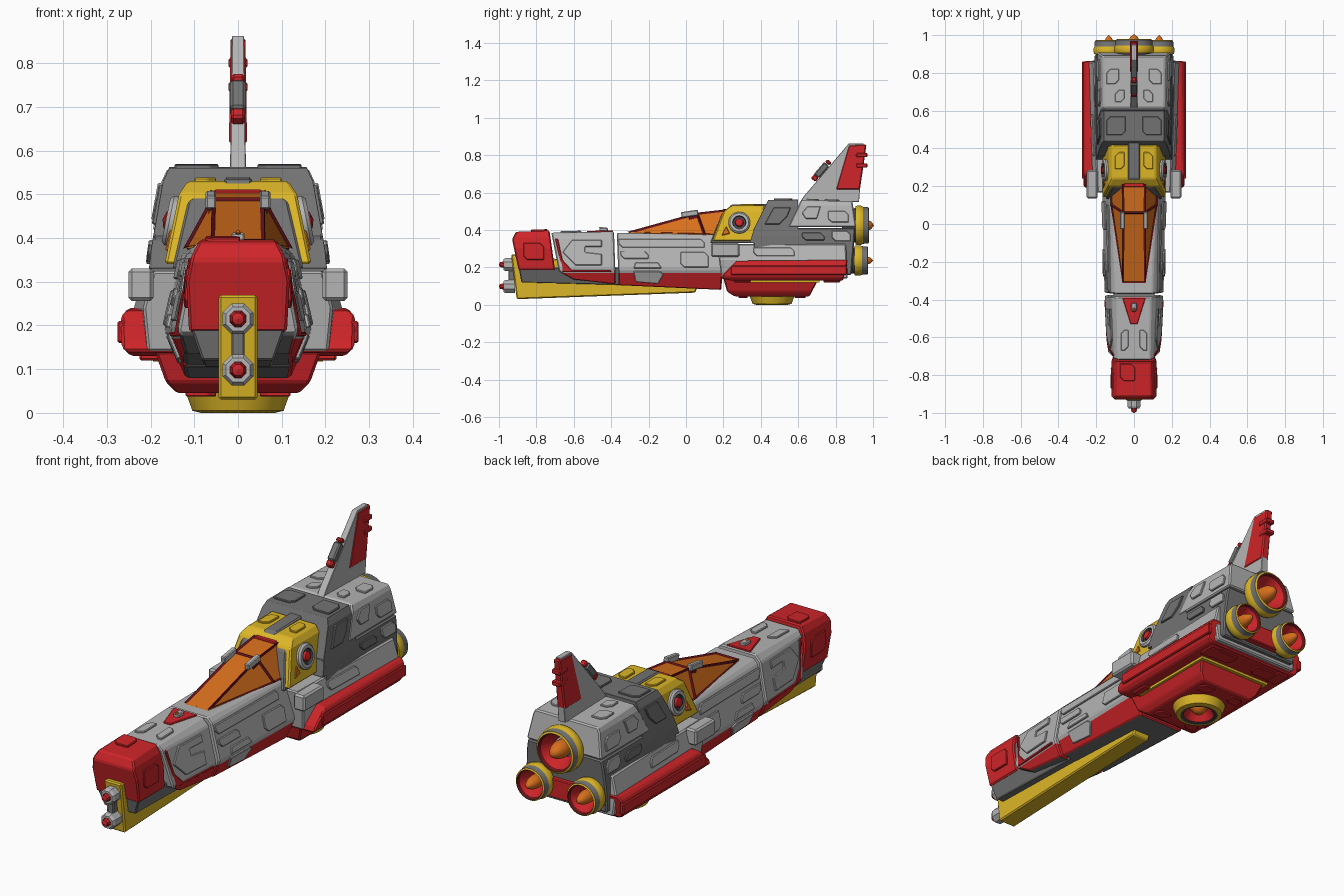
import bpy, bmesh, math
from mathutils import Vector, Matrix
from mathutils.bvhtree import BVHTree

if "Cube" in bpy.data.objects:
    bpy.data.objects.remove(bpy.data.objects["Cube"])

def mat(name, rgb):
    m = bpy.data.materials.new(name)
    m.diffuse_color = (*rgb, 1)
    m.use_nodes = True
    m.node_tree.nodes["Principled BSDF"].inputs["Base Color"].default_value = m.diffuse_color
    return m

LIGHT = mat("light grey", (.46, .46, .46))
DARK = mat("dark grey", (.17, .17, .17))
COAL = mat("charcoal", (.06, .06, .06))
RED = mat("red", (.62, .018, .022))
MAROON = mat("maroon", (.13, .006, .01))
YELLOW = mat("yellow", (.72, .47, .02))
ORANGE = mat("orange", (.68, .16, .012))
solid_v, solid_f = [], []          # hull surfaces that plates are projected on

def finish(name, bm, mats, mirror=False, bevel=0.0, smooth=False):
    bmesh.ops.recalc_face_normals(bm, faces=bm.faces)
    me = bpy.data.meshes.new(name)
    bm.to_mesh(me)
    bm.free()
    for m in mats:
        me.materials.append(m)
    ob = bpy.data.objects.new(name, me)
    bpy.context.collection.objects.link(ob)
    if mirror:
        ob.modifiers.new("mirror", 'MIRROR').use_mirror_merge = False
    if bevel:
        b = ob.modifiers.new("bevel", 'BEVEL')
        b.width, b.segments, b.limit_method, b.angle_limit = bevel, 1, 'ANGLE', math.radians(25)
    if smooth:
        me.polygons.foreach_set("use_smooth", [True] * len(me.polygons))
        me.set_sharp_from_angle(angle=math.radians(35))
    return ob

def interp(table, t):
    if t <= table[0][0]:
        return table[0][1]
    for (a, u), (b, v) in zip(table, table[1:]):
        if t <= b:
            return u + (v - u) * (t - a) / (b - a)
    return table[-1][1]

def slab(name, prof, widths, mats, taper=((0, 1),), rule=None, bevel=.006, cuts=()):
    """Side profile (y, z) given a half width that depends on height and on y."""
    bm = bmesh.new()
    a, b = [[bm.verts.new((s, y, z)) for y, z in prof] for s in (-1, 1)]
    bm.faces.new(a)
    bm.faces.new(b)
    for i in range(len(prof)):
        j = (i + 1) % len(prof)
        bm.faces.new((a[i], a[j], b[j], b[i]))
    for z in [w[0] for w in widths] + list(cuts):
        bmesh.ops.bisect_plane(bm, geom=bm.verts[:] + bm.edges[:] + bm.faces[:], dist=1e-5,
                               plane_co=(0, 0, z), plane_no=(0, 0, 1))
    for v in bm.verts:
        v.co.x *= interp(widths, v.co.z) * interp(taper, v.co.y)
    bmesh.ops.recalc_face_normals(bm, faces=bm.faces)
    if rule:
        for f in bm.faces:
            f.material_index = rule(f.calc_center_median(), f.normal)
    n = len(solid_v)
    bm.verts.index_update()
    solid_v.extend(v.co.copy() for v in bm.verts)
    solid_f.extend([n + v.index for v in f.verts] for f in bm.faces)
    return finish(name, bm, mats, bevel=bevel)

def box(name, c, size, m, mirror=False, rx=0, bevel=.004):
    bm = bmesh.new()
    M = Matrix.Translation(c) @ Matrix.Rotation(rx, 4, 'X') @ Matrix.Diagonal((*size, 1))
    bmesh.ops.create_cube(bm, size=1, matrix=M)
    return finish(name, bm, [m], mirror, bevel)

def lathe(name, prof, cols, c, d, mirror=False, steps=28):
    """Revolve (radius, height) about direction d, one colour per profile segment."""
    bm = bmesh.new()
    M = Matrix.Translation(c) @ Vector(d).to_track_quat('Z', 'Y').to_matrix().to_4x4()
    mats = list(dict.fromkeys(cols))
    rings = []
    for r, h in prof:
        ang = [2 * math.pi * (i + .5) / steps for i in range(steps)]
        rings.append([bm.verts.new(M @ Vector((r * math.cos(t), r * math.sin(t), h))) for t in ang])
    for k, m in enumerate(cols):
        for i in range(steps):
            j = (i + 1) % steps
            f = bm.faces.new((rings[k][i], rings[k][j], rings[k + 1][j], rings[k + 1][i]))
            f.material_index = mats.index(m)
    bmesh.ops.remove_doubles(bm, verts=bm.verts, dist=1e-5)
    return finish(name, bm, mats, mirror, smooth=steps > 8)

# ---- nose and front fuselage
HULL = [(.08, .115), (.19, .162), (.36, .125), (.40, .085)]
slab("nose", [(-.93, .35), (-.91, .39), (-.73, .397), (-.70, .185), (-.895, .185)],
     [(.185, .112), (.3, .118), (.36, .106), (.40, .085)], [RED])
slab("nose_underside", [(-.895, .2), (-.88, .12), (.1, .095), (.1, .2)], [(.1, .075), (.2, .11)], [DARK])
stripe = lambda c, n: 2 if n.z < -.8 else (1 if c.z < .17 else 0)
slab("front_fuselage", [(-.72, .385), (-.385, .392), (-.375, .11), (-.60, .135), (-.68, .18)], HULL,
     [LIGHT, RED, DARK], [(-.7, .84), (-.38, .96)], stripe, cuts=[.17])
slab("cockpit_fuselage", [(-.37, .385), (.2, .375), (.19, .08), (-.36, .105)], HULL,
     [LIGHT, RED, DARK], [(-.38, .97), (.18, 1.04)], stripe, cuts=[.17])
slab("keel", [(-.935, .27), (-.905, .03), (.05, .065), (.07, .12), (-.85, .27)], [(.03, .045), (.3, .045)], [YELLOW])

# ---- nose guns
for z in (.215, .098):
    lathe("nose_gun", [(0, -.02), (.038, -.02), (.038, .03), (.03, .042), (.02, .042), (.02, .03), (.014, .06), (0, .065)],
          [LIGHT, LIGHT, LIGHT, LIGHT, COAL, RED, RED], (0, -.935, z), (0, -1, 0), steps=8)
box("gun_link", (0, -.93, .155), (.03, .04, .1), DARK)

# ---- canopy glass and its frame
bm = bmesh.new()
half = [(.06, -.31, .384), (.057, .06, .487), (.06, .21, .505), (.118, .1, .375), (.122, .21, .37)]
R, L = [[bm.verts.new((s * x, y, z)) for x, y, z in half] for s in (1, -1)]
for s in (R, L):
    bm.faces.new((s[0], s[3], s[1]))
    bm.faces.new((s[1], s[3], s[4], s[2]))
for i in (0, 1):
    bm.faces.new((R[i], R[i + 1], L[i + 1], L[i]))
bm.faces.new((R[2], R[4], L[4], L[2]))
frame_bm = bm.copy()
finish("canopy_glass", bm, [ORANGE])
frame = finish("canopy_frame", frame_bm, [MAROON]).modifiers.new("wire", 'WIREFRAME')
frame.thickness, frame.offset = .014, 0
box("canopy_hood", (0, .215, .502), (.11, .04, .018), RED)
box("canopy_pod", (.062, .02, .487), (.024, .09, .03), LIGHT, True, .15)
box("canopy_pod_strut", (.062, .04, .465), (.012, .05, .04), MAROON, True)

# ---- collar behind canopy
slab("yellow_collar", [(.14, .34), (.2, .5), (.24, .53), (.42, .53), (.40, .34)],
     [(.34, .168), (.5, .135), (.53, .115)], [YELLOW])
slab("collar_core", [(.13, .33), (.19, .485), (.22, .51), (.42, .51), (.42, .33)],
     [(.33, .15), (.48, .115), (.51, .09)], [DARK])
slab("collar_ridge", [(.215, .50), (.24, .535), (.46, .54), (.46, .5)], [(.5, .032)], [DARK])
lathe("side_vent", [(.058, -.03), (.058, .008), (.05, .016), (.036, .016), (.034, .004), (.022, .004), (.02, .018), (0, .024)],
      [LIGHT, LIGHT, LIGHT, COAL, COAL, RED, RED], (.149, .285, .438), (1, 0, .2), True)

# ---- rear body
REAR = [(.28, .208), (.37, .2), (.53, .172), (.56, .158)]
slab("dark_shoulder", [(.34, .33), (.365, .41), (.44, .56), (.60, .562), (.60, .33)], REAR, [DARK])
slab("rear_lower_body", [(.36, .16), (.36, .41), (.905, .41), (.885, .16)], REAR, [DARK])
slab("rear_upper_body", [(.545, .415), (.615, .56), (.89, .553), (.91, .415)], REAR, [LIGHT], [(.5, 1.015)])
slab("side_body", [(.165, .325), (.855, .325), (.865, .14), (.19, .14)],
     [(.14, .225), (.24, .238), (.325, .215)], [LIGHT], [(.16, .9), (.3, 1)])
slab("red_skirt", [(.19, .14), (.2, .165), (.27, .235), (.865, .24), (.84, .13), (.24, .13)],
     [(.13, .245), (.15, .266), (.22, .268), (.24, .25)], [RED])
box("shoulder_pod", (.222, .21, .293), (.058, .15, .075), LIGHT, True, bevel=.008)
box("skirt_rib", (.266, .55, .185), (.02, .62, .05), RED, True)
for y in (.3, .78):
    box("skirt_foot", (.195, y, .13), (.06, .09, .02), RED, True)

# ---- belly with lifting thruster
slab("belly", [(.2, .14), (.22, .07), (.26, .045), (.66, .045), (.71, .14)], [(.045, .14), (.07, .165), (.14, .19)], [RED])
slab("belly_trim", [(.27, .14), (.27, .118), (.715, .118), (.715, .14)], [(.118, .194)], [YELLOW], bevel=0)
lathe("belly_thruster", [(.125, -.02), (.105, .035), (.085, .04), (.07, .035), (.045, -.004), (.034, .012), (.02, .028), (0, .033)],
      [YELLOW, YELLOW, COAL, RED, ORANGE, ORANGE, ORANGE], (0, .46, .04), (0, 0, -1))

# ---- three main engines
def engine(name, c, r, mirror):
    prof = [(.88, -.07), (.92, 0), (1.02, 0), (1.06, .012), (1.06, .03), (1, .04), (.97, .07), (.88, .074),
            (.8, .06), (.36, -.02), (.4, .03), (.34, .06), (.2, .085), (0, .1)]
    cols = [COAL, YELLOW, YELLOW, YELLOW, YELLOW, DARK, YELLOW, MAROON, RED] + [ORANGE] * 4
    lathe(name, [(a * r, h) for a, h in prof], cols, c, (0, 1, 0), mirror)
engine("top_engine", (0, .905, .425), .1, False)
engine("lower_engine", (.133, .9, .237), .077, True)
box("engine_link", (0, .885, .22), (.2, .06, .09), RED)

# ---- tail fin and its gun
slab("fin", [(.61, .55), (.63, .58), (.87, .862), (.95, .862), (.925, .55)], [(.5, .019), (.86, .014)], [LIGHT])
slab("fin_rudder", [(.80, .615), (.87, .855), (.965, .858), (.93, .615)], [(.6, .021), (.86, .017)], [RED])
for z in (.8, .745):
    box("fin_nub", (0, .94, z), (.044, .06, .022), RED)
for k, (t, l, w, m) in enumerate([(0, .085, .036, DARK), (-.055, .03, .032, RED), (.055, .02, .03, RED)]):
    box(("fin_gun", "fin_gun_muzzle", "fin_gun_cap")[k], (0, .725 + .65 * t, .72 + .76 * t), (w, w, l), m, rx=-.71, bevel=.006)
box("fin_gun_mount", (0, .745, .70), (.02, .04, .04), COAL, rx=-.71)

# ---- raised hull plates, projected from side, top or below
tree = BVHTree.FromPolygons(solid_v, solid_f)
def plate(name, view, pts, m, h=.008, mirror=True):
    d = {'side': Vector((-1, 0, 0)), 'top': Vector((0, 0, -1)), 'below': Vector((0, 0, 1))}[view]
    hits = [tree.ray_cast((Vector((0, a, b)) if view == 'side' else Vector((a, b, 0))) - d * 3, d) for a, b in pts]
    n = sum(((q[1] if q[1].dot(d) < 0 else -q[1]) for q in hits), Vector()).normalized()
    bm = bmesh.new()
    lo, hi = [[bm.verts.new(q[0] + n * o) for q in hits] for o in (-.008, h)]
    bm.faces.new(lo)
    bm.faces.new(hi)
    for i in range(len(pts)):
        j = (i + 1) % len(pts)
        bm.faces.new((lo[i], lo[j], hi[j], hi[i]))
    finish(name, bm, [m], mirror, .003)

S, T, B = 'side', 'top', 'below'
rect = lambda a, b, c, d, k=.02: [(a + k, b), (c, b), (c, d - k), (c - k, d), (a, d), (a, b + k)]
plate("front_red_flash", S, [(-.70, .355), (-.685, .355), (-.66, .24), (-.61, .185), (-.40, .185), (-.40, .175), (-.66, .175)], RED, .006)
plate("front_hook_plate", S, [(-.66, .28), (-.61, .345), (-.45, .345), (-.45, .31), (-.54, .31), (-.54, .28),
                              (-.45, .27), (-.45, .21), (-.59, .21)], LIGHT)
plate("cockpit_plate", S, rect(-.36, .305, .10, .35), LIGHT)
plate("cockpit_plate", S, rect(-.35, .245, -.2, .285), LIGHT)
plate("cockpit_plate", S, rect(-.03, .2, .12, .28), LIGHT)
plate("stripe_plate", S, [(-.28, .18), (-.14, .18), (-.12, .165), (-.15, .115), (-.27, .125)], LIGHT)
plate("cockpit_plate", S, [(-.27, .225), (-.15, .225), (-.13, .195), (-.28, .195)], LIGHT)
plate("nose_side_plate", S, rect(-.87, .24, -.76, .33), RED)
plate("collar_plate", S, [(.19, .37), (.215, .42), (.235, .38)], ORANGE, .005)
plate("shoulder_plate", S, [(.42, .43), (.47, .52), (.56, .52), (.54, .47), (.50, .43)], DARK)
plate("rear_plate", S, [(.62, .49), (.65, .525), (.72, .525), (.70, .46), (.64, .46)], LIGHT)
plate("rear_plate", S, rect(.76, .44, .87, .5), LIGHT)
plate("lower_plate", S, rect(.62, .345, .74, .385), DARK)
plate("lower_plate", S, rect(.78, .34, .88, .395), LIGHT)
plate("band_plate", S, rect(.36, .26, .58, .305), LIGHT)
plate("nose_top_plate", T, rect(-.075, -.83, .005, -.74), RED, mirror=False)
plate("front_top_plate", T, rect(.03, -.67, .07, -.56), LIGHT)
plate("warning_triangle", T, [(-.062, -.39), (.062, -.39), (.018, -.53), (-.018, -.53)], RED, .006, False)
box("sensor_nub", (0, -.44, .402), (.03, .045, .02), LIGHT)
box("sensor_light", (0, -.455, .412), (.014, .02, .01), ORANGE)
plate("collar_top_plate", T, rect(.05, .29, .1, .38), YELLOW)
plate("shoulder_top_plate", T, rect(.045, .47, .145, .57), DARK)
plate("rear_top_plate", T, rect(.08, .74, .145, .82), LIGHT)
plate("rear_top_plate", T, rect(.05, .645, .1, .71), LIGHT)
plate("belly_plate", B, rect(.05, .58, .12, .64), RED)
plate("belly_plate", B, rect(.05, .28, .12, .33), RED)
plate("skirt_plate", B, rect(.06, .74, .2, .81), RED)
